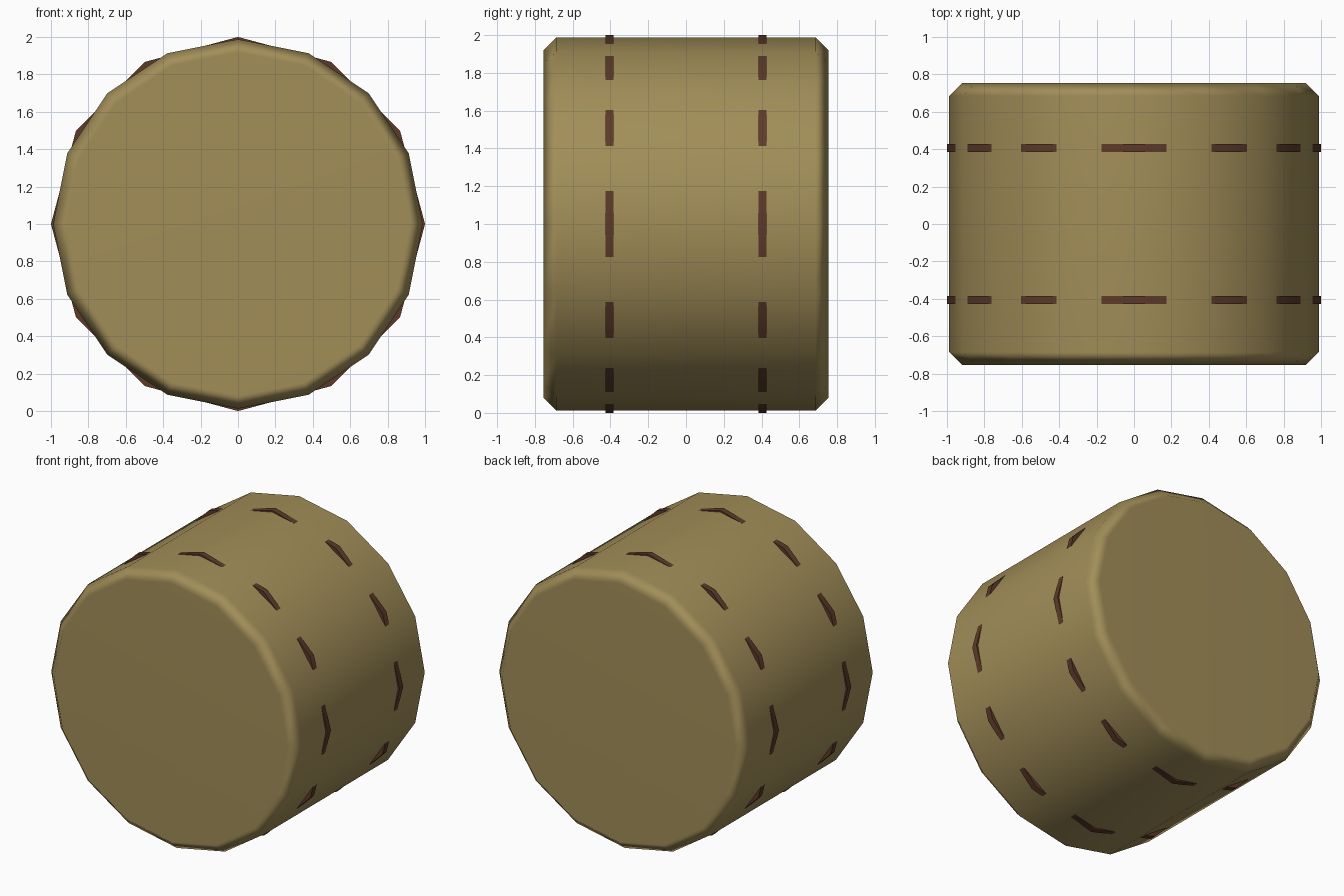
import bpy, bmesh, math

if "Cube" in bpy.data.objects:
    bpy.data.objects.remove(bpy.data.objects["Cube"])


def make_material(name, rgb):
    m = bpy.data.materials.new(name)
    m.diffuse_color = (*rgb, 1.0)
    m.use_nodes = True
    m.node_tree.nodes["Principled BSDF"].inputs["Base Color"].default_value = m.diffuse_color
    return m


straw = make_material("straw", (0.36, 0.27, 0.098))
twine = make_material("brown twine", (0.11, 0.042, 0.022))


def lathe(name, profile, sides, closed, mat, angle):
    """Sweep (radius, y) points round the y axis at height 1."""
    bm = bmesh.new()
    rings = []
    for i in range(sides):
        a = 2 * math.pi * i / sides
        rings.append([bm.verts.new((r * math.cos(a), y, 1 + r * math.sin(a)))
                      for r, y in profile])
    n = len(profile)
    for i in range(sides):
        p, q = rings[i], rings[(i + 1) % sides]
        for j in range(n if closed else n - 1):
            k = (j + 1) % n
            bm.faces.new((p[j], p[k], q[k], q[j]))
    if not closed:  # flat end caps
        bm.faces.new([r[0] for r in rings])
        bm.faces.new([r[-1] for r in rings])
    bmesh.ops.recalc_face_normals(bm, faces=bm.faces)
    mesh = bpy.data.meshes.new(name)
    bm.to_mesh(mesh)
    bm.free()
    ob = bpy.data.objects.new(name, mesh)
    bpy.context.collection.objects.link(ob)
    mesh.materials.append(mat)
    bpy.ops.object.select_all(action='DESELECT')
    ob.select_set(True)
    bpy.context.view_layer.objects.active = ob
    bpy.ops.object.shade_smooth_by_angle(angle=math.radians(angle))
    return ob


# Round bale with chamfered rims
R, HALF, CH = 0.988, 0.755, 0.07
bale = lathe("bale", [(R - CH, -HALF), (R, CH - HALF), (R, HALF - CH), (R - CH, HALF)],
             16, False, straw, 60)
wn = bale.modifiers.new("weighted normals", 'WEIGHTED_NORMAL')
wn.keep_sharp = True

# Two twine hoops, coarser than the bale so they dip in and out of it
W = 0.021
for name, y in (("front_twine", -0.406), ("back_twine", 0.406)):
    lathe(name, [(0.958, y - W), (1.0, y - W), (1.0, y + W), (0.958, y + W)],
          12, True, twine, 40)
